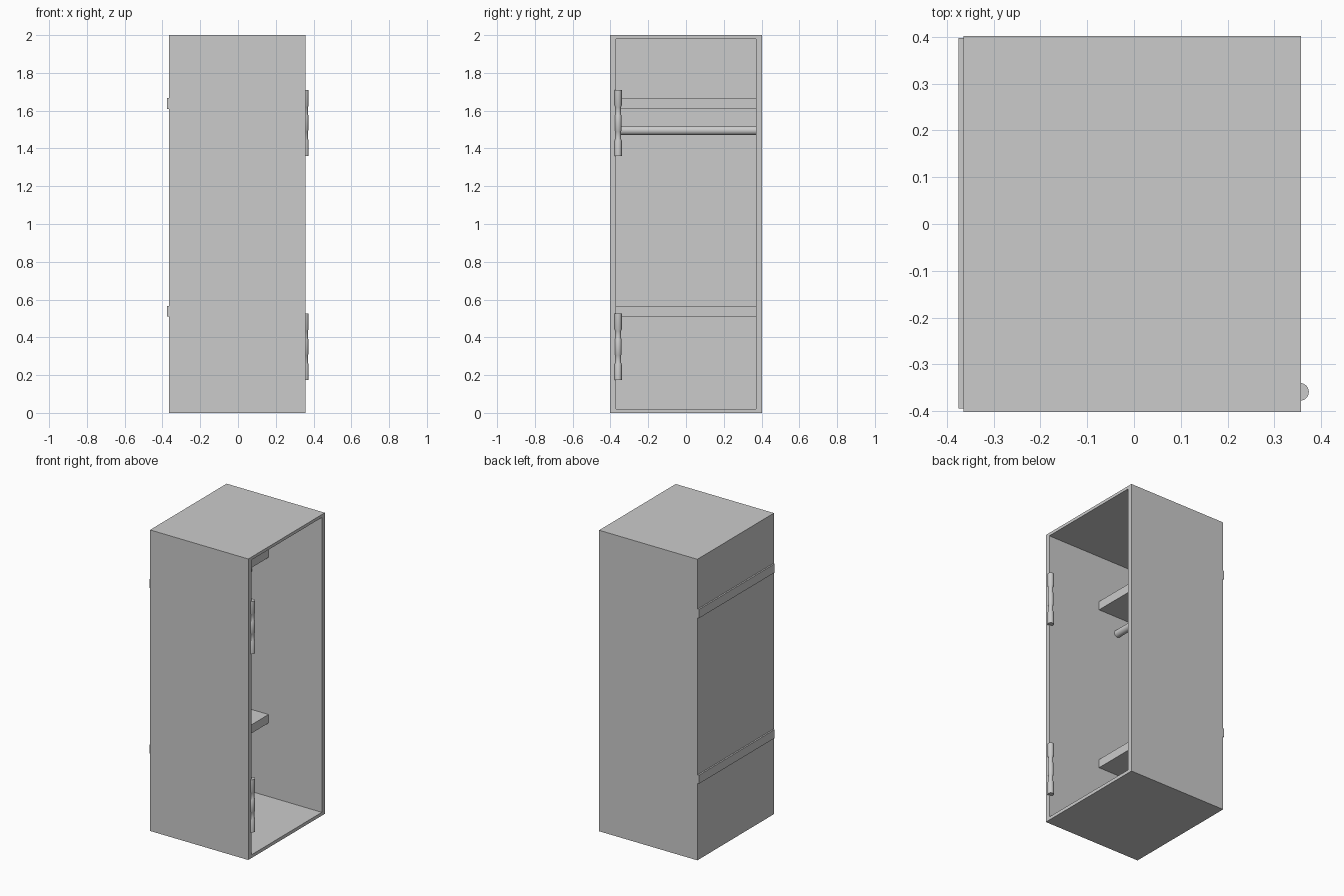
import bpy, bmesh, math
from mathutils import Matrix, Vector

if "Cube" in bpy.data.objects:
    bpy.data.objects.remove(bpy.data.objects["Cube"])


def new_object(name, bm):
    bmesh.ops.recalc_face_normals(bm, faces=bm.faces)
    mesh = bpy.data.meshes.new(name)
    bm.to_mesh(mesh)
    bm.free()
    obj = bpy.data.objects.new(name, mesh)
    bpy.context.collection.objects.link(obj)
    return obj


def smooth(obj):
    bpy.ops.object.select_all(action='DESELECT')
    obj.select_set(True)
    bpy.context.view_layer.objects.active = obj
    bpy.ops.object.shade_smooth_by_angle(angle=math.radians(35))


def box_bmesh(lo, hi):
    lo, hi = Vector(lo), Vector(hi)
    bm = bmesh.new()
    bmesh.ops.create_cube(bm, size=1, matrix=Matrix.Translation((lo + hi) / 2)
                          @ Matrix.Diagonal((*(hi - lo), 1)))
    return bm


# Cabinet shell: inset the +x face and push it in to hollow the interior
X0, X1, Y = -0.365, 0.357, 0.402
bm = box_bmesh((X0, -Y, 0), (X1, Y, 2))
opening = max(bm.faces, key=lambda f: f.calc_center_median().x)
bmesh.ops.inset_region(bm, faces=[opening], thickness=0.045)
for v in opening.verts:
    v.co.z += 0.012 if v.co.z > 1 else -0.01
inner = bmesh.ops.extrude_discrete_faces(bm, faces=[opening])['faces'][0]
for v in inner.verts:
    v.co.x = X0 + 0.04
new_object("cabinet_shell", bm)

# Shelves, let into the walls and poking slightly through the back
for name, z0, z1 in (("lower_shelf", 0.51, 0.567), ("upper_shelf", 1.61, 1.668)):
    new_object(name, box_bmesh((-0.375, -0.395, z0), (-0.035, 0.398, z1)))

# Hanging rail below the upper shelf
bm = bmesh.new()
bmesh.ops.create_cone(bm, cap_ends=True, segments=32, radius1=0.024, radius2=0.024,
                      depth=0.76, matrix=Matrix.Translation((-0.18, 0, 1.495))
                      @ Matrix.Rotation(math.pi / 2, 4, 'X'))
smooth(new_object("hanging_rail", bm))

# Hinges: turned profile (radius, height), mirrored about the middle knuckle
half = [(0, 0.175), (0.019, 0.175), (0.019, 0.093), (0.0145, 0.083),
        (0.0145, 0.046), (0.0175, 0.040)]
profile = half + [(r, -z) for r, z in reversed(half)]
for name, zc in (("lower_hinge", 0.35), ("upper_hinge", 1.535)):
    bm = bmesh.new()
    verts = [bm.verts.new((X1 - 0.002 + r, -0.359, zc + z)) for r, z in profile]
    edges = [bm.edges.new(pair) for pair in zip(verts, verts[1:])]
    bmesh.ops.spin(bm, geom=verts + edges, cent=(X1 - 0.002, -0.359, zc),
                   axis=(0, 0, 1), angle=math.tau, steps=24)
    bmesh.ops.remove_doubles(bm, verts=bm.verts, dist=0.0001)
    smooth(new_object(name, bm))
